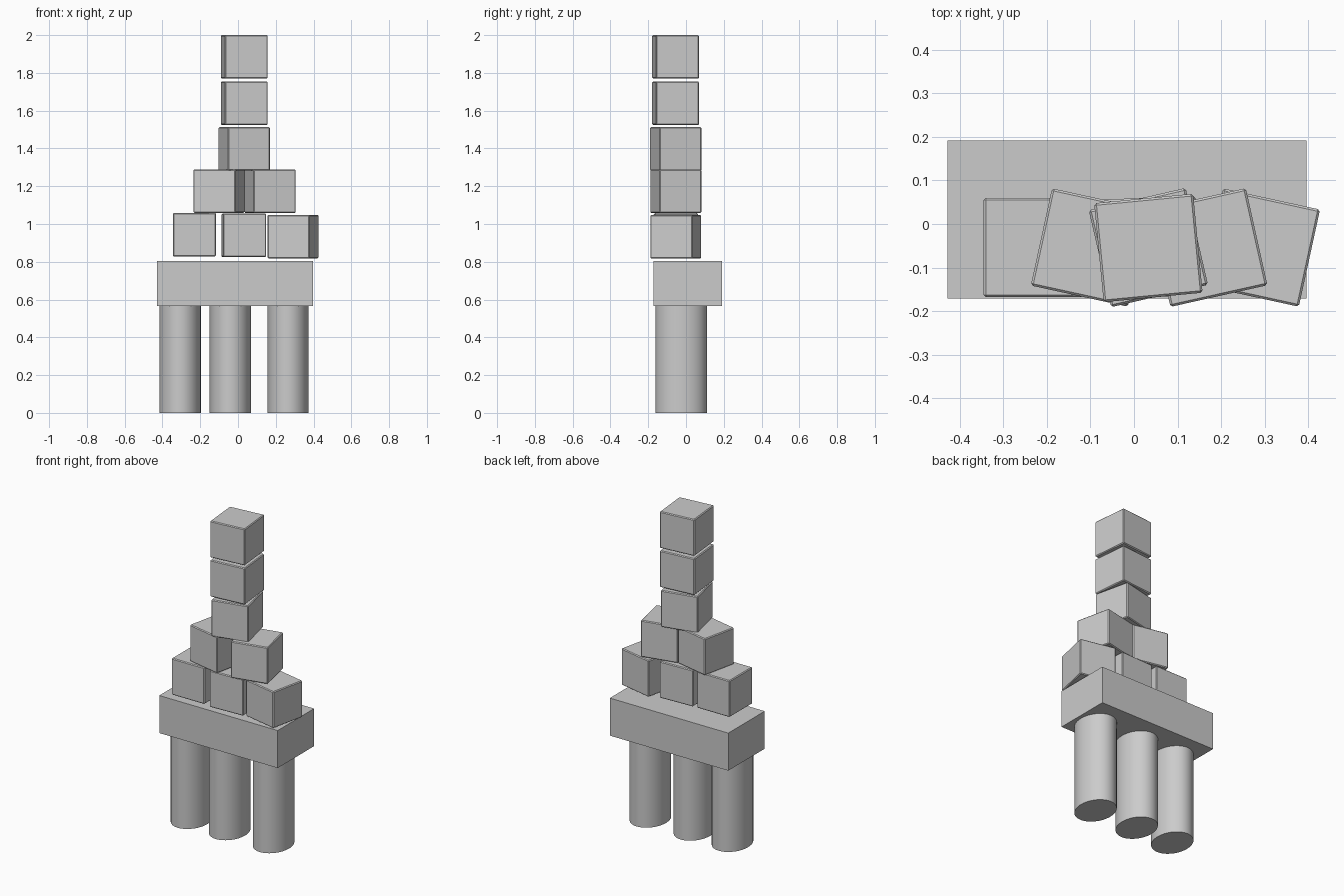
import bpy
from math import radians

if "Cube" in bpy.data.objects:
    bpy.data.objects.remove(bpy.data.objects["Cube"])


def finish(name, dims):
    ob = bpy.context.object
    ob.name = name
    ob.scale = dims
    bpy.ops.object.transform_apply(location=False, rotation=False, scale=True)
    return ob


def block(name, x, y, z, turn):
    """Toy cube with a thin chamfer; z is its underside."""
    bpy.ops.mesh.primitive_cube_add(size=1, location=(x, y, z + 0.115),
                                    rotation=(0, 0, radians(turn)))
    ob = finish(name, (0.228, 0.228, 0.23))
    bevel = ob.modifiers.new("chamfer", 'BEVEL')
    bevel.width = 0.005
    bevel.segments = 1


# Oval columns
for i, x in enumerate((-0.306, -0.041, 0.265)):
    bpy.ops.mesh.primitive_cylinder_add(vertices=48, radius=1, depth=1,
                                        location=(x, -0.025, 0.2835))
    finish(f"column_{i + 1}", (0.109, 0.136, 0.567))
    bpy.ops.object.shade_smooth_by_angle()

# Slab resting on the columns
bpy.ops.mesh.primitive_cube_add(size=1, location=(-0.016, 0.01, 0.685))
finish("slab", (0.824, 0.362, 0.236))

# Loosely stacked cubes: name, x, y, underside z, turn in degrees
cubes = (
    ("lower_left_block", -0.231, -0.054, 0.829, 0),
    ("lower_middle_block", 0.031, -0.054, 0.825, 2.3),
    ("lower_right_block", 0.291, -0.054, 0.818, -12.3),
    ("middle_left_block", -0.101, -0.054, 1.059, -12.3),
    ("middle_right_block", 0.170, -0.054, 1.058, 12.6),
    ("upper_block", 0.033, -0.054, 1.283, 13),
    ("tower_block", 0.033, -0.055, 1.524, 5.5),
    ("top_block", 0.033, -0.055, 1.77, 5.5),
)
for spec in cubes:
    block(*spec)
